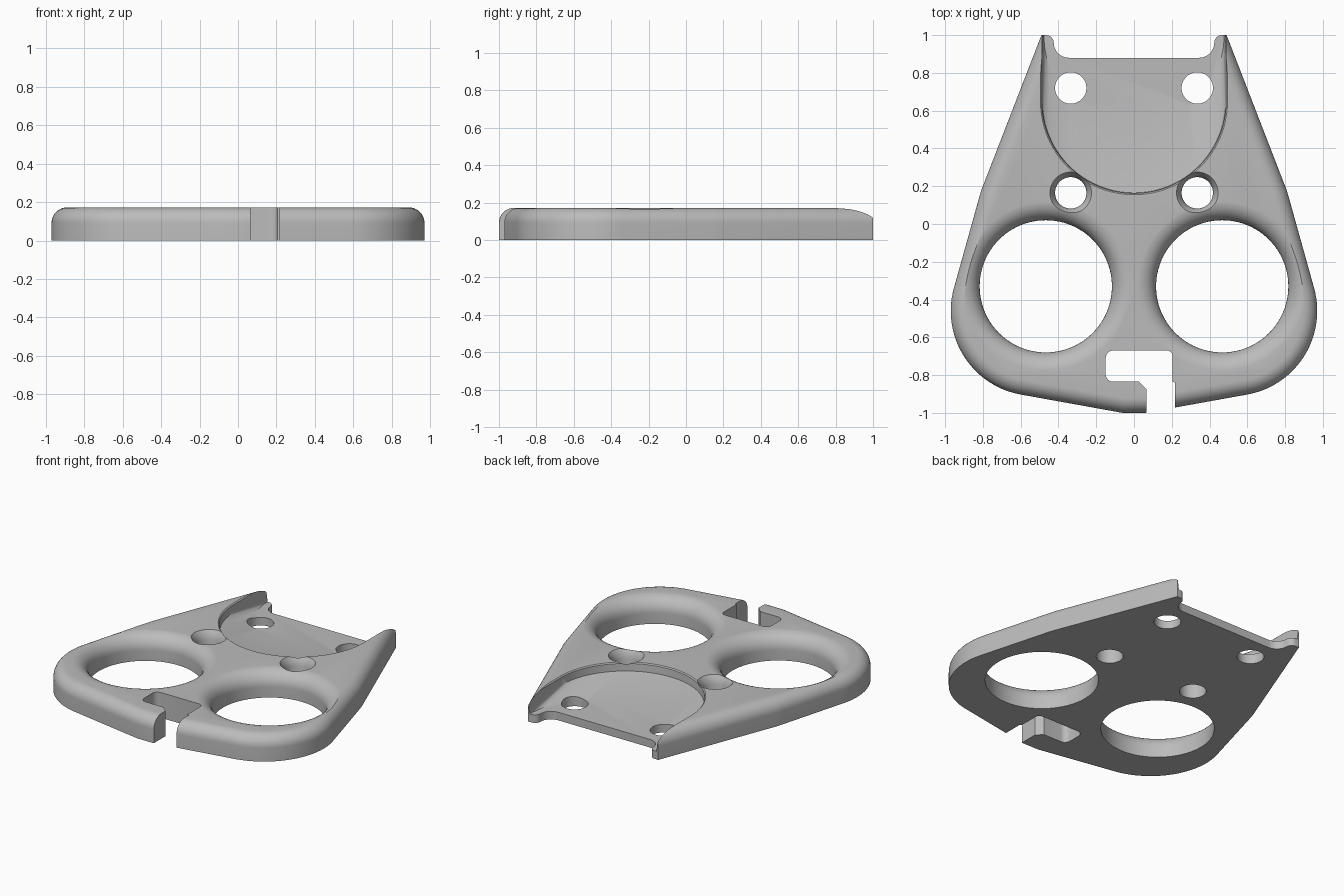
import bpy, bmesh
from math import sin, cos, pi, radians, sqrt
from mathutils import Vector

cube = bpy.data.objects.get("Cube")
if cube:
    bpy.data.objects.remove(cube, do_unlink=True)

TOP = 0.172      # plate thickness
FILLET = 0.08    # rounding of the outer top edge

grey = bpy.data.materials.new("plain grey")
grey.use_nodes = True
grey.diffuse_color = (0.5, 0.5, 0.5, 1)
grey.node_tree.nodes["Principled BSDF"].inputs["Base Color"].default_value = (0.5, 0.5, 0.5, 1)


def arc(cx, cy, r, a0, a1, n):
    """Points on an arc, angles in degrees."""
    angles = [radians(a0 + (a1 - a0) * i / n) for i in range(n + 1)]
    return [(cx + r * cos(a), cy + r * sin(a)) for a in angles]


def loft(name, rings):
    """Closed solid through rings given as (points, z)."""
    bm = bmesh.new()
    loops = [[bm.verts.new((x, y, z)) for x, y in pts] for pts, z in rings]
    for a, b in zip(loops, loops[1:]):
        for i in range(len(a)):
            j = (i + 1) % len(a)
            bm.faces.new((a[i], a[j], b[j], b[i]))
    bm.faces.new(loops[0])
    bm.faces.new(loops[-1])
    bmesh.ops.recalc_face_normals(bm, faces=bm.faces[:])
    mesh = bpy.data.meshes.new(name)
    bm.to_mesh(mesh)
    bm.free()
    mesh.materials.append(grey)
    obj = bpy.data.objects.new(name, mesh)
    bpy.context.collection.objects.link(obj)
    return obj


def prism(name, pts):
    return loft(name, [(pts, -0.1), (pts, 0.4)])


def turned(name, x, y, profile, n=64):
    """Round cutter from (radius, z) pairs."""
    return loft(name, [(arc(x, y, r, 0, 360, n)[:-1], z) for r, z in profile])


def inset(pts, d):
    """Move a counter-clockwise convex outline inwards by d."""
    out = []
    for i, p in enumerate(pts):
        a, p, b = Vector(pts[i - 1]), Vector(p), Vector(pts[(i + 1) % len(pts)])
        e, f = (p - a).normalized(), (b - p).normalized()
        n1, n2 = Vector((-e.y, e.x)), Vector((-f.y, f.x))
        out.append(tuple(p + (n1 + n2) * d / (1 + n1.dot(n2))))
    return out


def mirrored(half):
    return half + [(-x, y) for x, y in reversed(half)]


# plate with rounded top edge, over-long at the back
half = [(0.06, -1.0)] + arc(0.52, -0.46, 0.45, -81, 15.5, 28)
half += [(0.82, 0.14), (0.808, 0.18), (0.374, 1.3)]
outline = mirrored(half)
rings = [(outline, 0)]
for k in range(11):
    t = k / 10 * pi / 2
    rings.append((inset(outline, FILLET * (1 - cos(t))), TOP - FILLET + FILLET * sin(t)))
plate = loft("mounting_plate", rings)

cutters = []

# recess at the back: upright wall, slanted ramp and flat floor
def u_shape(cy, r):
    return arc(0, cy, r, 180, 360, 48) + [(r, 1.5), (-r, 1.5)]

cutters.append(loft("recess_cutter", [(u_shape(1.0, 0.477), 0.055),
                                      (u_shape(0.65, 0.485), 0.115),
                                      (u_shape(0.65, 0.488), 0.165),
                                      (u_shape(0.65, 0.495), TOP),
                                      (u_shape(0.65, 0.495), 0.4)]))

# back edge between the two horns
edge = [(0.9, 1.5), (0.9, 1.0)] + arc(0.465, 0.96, 0.04, 90, 180, 6)
edge += arc(0.345, 0.96, 0.08, 0, -90, 8)
cutters.append(prism("back_edge_cutter", mirrored(edge)))

# hooked slot at the front
slot = [(0.065, -1.2), (0.065, -0.875), (0.025, -0.835)]
slot += arc(-0.11, -0.795, 0.04, 270, 180, 6)
slot += arc(-0.11, -0.71, 0.04, 180, 90, 6)
slot += arc(0.175, -0.70, 0.03, 90, 0, 6)
slot += [(0.205, -0.835), (0.217, -0.84), (0.217, -1.2)]
cutters.append(prism("front_slot_cutter", slot))

# round holes on both sides
flare = [(0.35, -0.1)]
for k in range(11):
    t = k / 10 * pi / 2
    flare.append((0.35 + 0.1 * (1 - cos(t)), TOP - 0.1 + 0.1 * sin(t)))
flare[-1] = (0.45, TOP + 0.001)
for s in (-1, 1):
    cutters.append(turned("large_hole_cutter", s * 0.467, -0.33, flare, 96))
    cutters.append(turned("screw_hole_cutter", s * 0.335, 0.165,
                          [(0.083, -0.1), (0.083, 0.115), (0.095, 0.15), (0.11, TOP), (0.11, 0.3)]))
    cutters.append(turned("back_hole_cutter", s * 0.335, 0.72, [(0.083, -0.1), (0.083, 0.4)]))

bpy.ops.object.select_all(action='DESELECT')
plate.select_set(True)
bpy.context.view_layer.objects.active = plate
for c in cutters:
    c.hide_render = True
    m = plate.modifiers.new("cut", 'BOOLEAN')
    m.operation, m.solver, m.object = 'DIFFERENCE', 'EXACT', c
    bpy.ops.object.modifier_apply(modifier=m.name)
    bpy.data.objects.remove(c, do_unlink=True)

bpy.ops.object.shade_smooth_by_angle(angle=radians(25))
